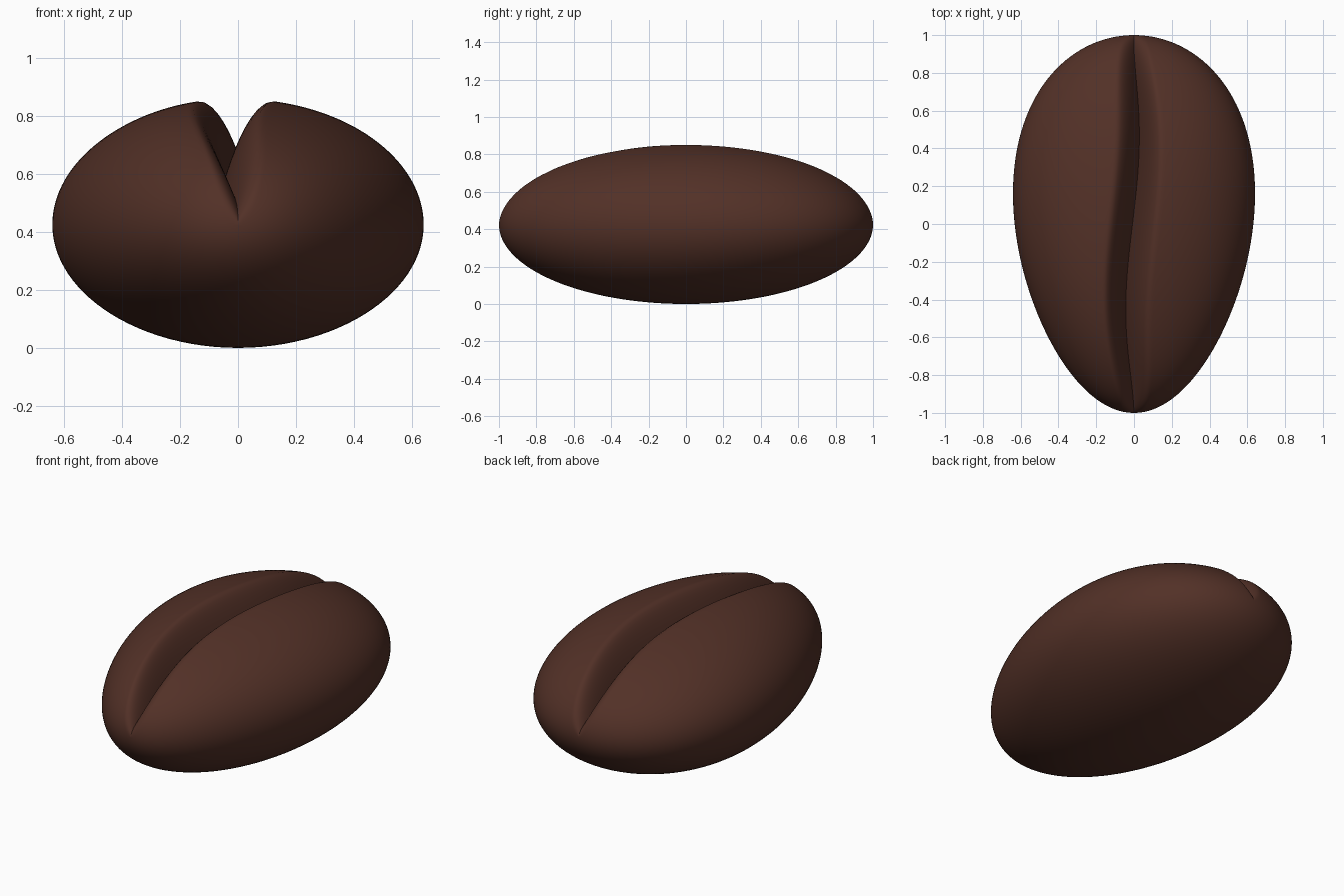
import bpy, bmesh, math

if "Cube" in bpy.data.objects:
    bpy.data.objects.remove(bpy.data.objects["Cube"])

RINGS, SIDES = 96, 144          # rings along y, points around each ring
MID = 0.425                     # height of the bean's equator


def groove_centre(y):
    # gentle S-curve of the crease seen from above
    return (1 - y ** 4) * (0.038 * math.sin(math.pi * y) - 0.008)


def section_point(y, r, s):
    """Point on the cross-section at y; s in -1..1, 0 is the top crease."""
    a = math.copysign(math.pi * abs(s) ** 1.5, s)      # denser near crease
    w = 0.632 * r * (1 + 0.17 * y)                     # egg-shaped plan
    off = w * math.sin(a)
    x = off + groove_centre(y) * math.exp(-(a / 0.6) ** 2)
    half = 0.435 if abs(a) < math.pi / 2 else 0.425
    z = half * r * math.cos(a)
    if abs(a) < math.pi / 2:
        u = abs(off) / (0.13 * math.sqrt(r))           # distance from crease
        if u < 1:
            z -= 0.25 * r * (1 - u) ** 1.7             # V groove, soft lips
    return (x, y, MID + z)


# Bean body with groove
bm = bmesh.new()
rings = []
for i in range(1, RINGS):
    p = math.pi * i / RINGS
    y, r = -math.cos(p), math.sin(p)
    rings.append([bm.verts.new(section_point(y, r, 2 * j / SIDES - 1))
                  for j in range(SIDES)])
for a, b in zip(rings, rings[1:]):
    for j in range(SIDES):
        k = (j + 1) % SIDES
        bm.faces.new((a[j], a[k], b[k], b[j]))
# Close both tips
for ring, y in ((rings[0], -1), (rings[-1], 1)):
    tip = bm.verts.new((0, y, MID))
    for j in range(SIDES):
        bm.faces.new((ring[j], ring[(j + 1) % SIDES], tip))
bmesh.ops.recalc_face_normals(bm, faces=bm.faces)

mesh = bpy.data.meshes.new("coffee_bean")
bm.to_mesh(mesh)
bm.free()
bean = bpy.data.objects.new("coffee_bean", mesh)
bpy.context.collection.objects.link(bean)

# Dark roast colour
mat = bpy.data.materials.new("dark roast brown")
mat.diffuse_color = (0.085, 0.030, 0.020, 1)
mat.use_nodes = True
mat.node_tree.nodes["Principled BSDF"].inputs["Base Color"].default_value = mat.diffuse_color
mesh.materials.append(mat)

bpy.context.view_layer.objects.active = bean
bean.select_set(True)
bpy.ops.object.shade_smooth_by_angle(angle=math.radians(50))
